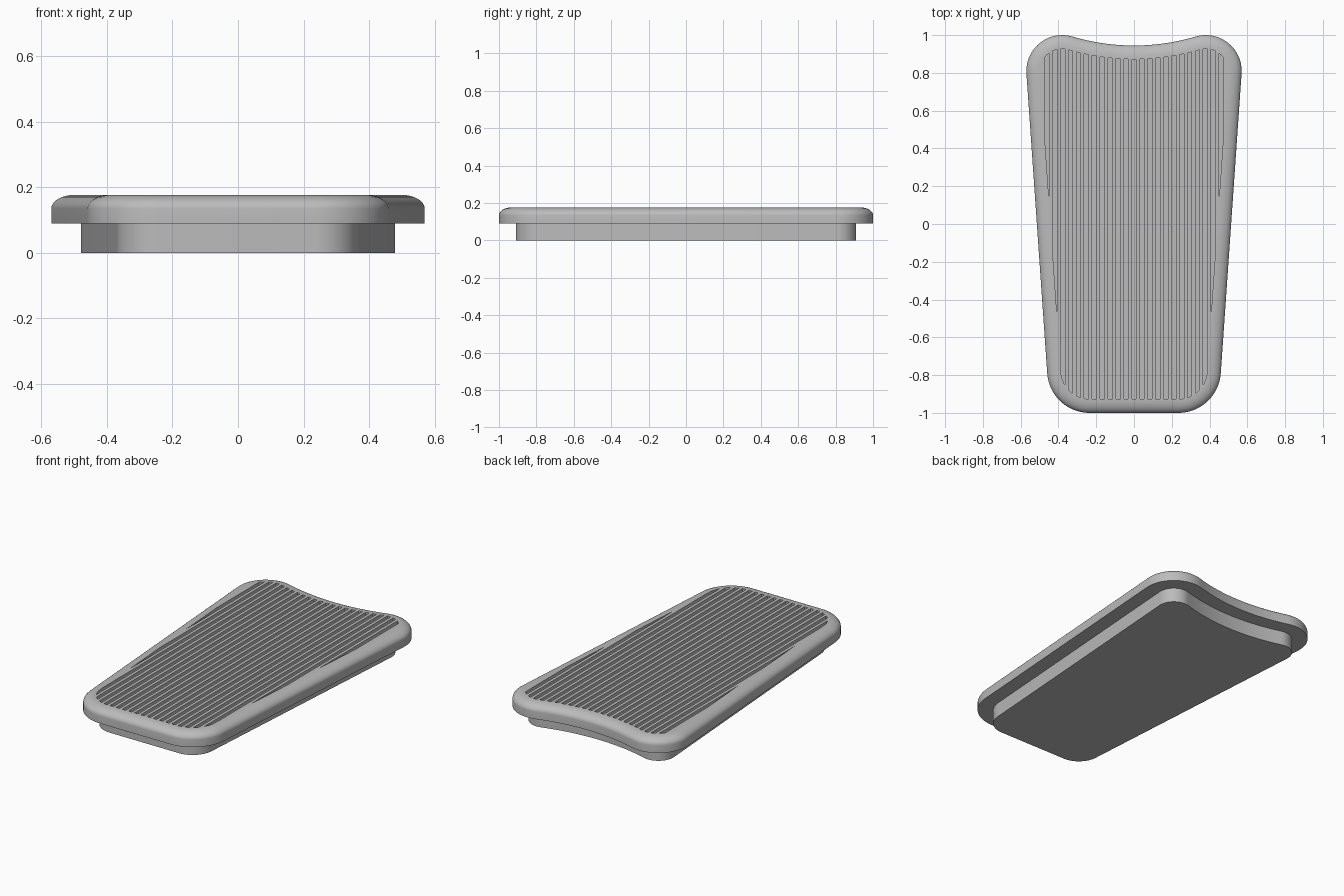
import bpy
import bmesh
from math import sin, cos, pi, atan2, hypot, acos, radians

default = bpy.data.objects.get("Cube")
if default:
    bpy.data.objects.remove(default, do_unlink=True)

grey = bpy.data.materials.new("plain_grey")
grey.use_nodes = True
colour = (0.5, 0.5, 0.5, 1)
grey.diffuse_color = colour
grey.node_tree.nodes["Principled BSDF"].inputs["Base Color"].default_value = colour

# Outline: two corner circles per side, joined by tangents and a concave back
FX, FY, FR = 0.235, -0.775, 0.225
BX, BY, BR = 0.38, 0.81, 0.19
NOTCH_Y, NOTCH_R = 2.095, 1.15
BASE_H, TOP_Z, EDGE_Z, ROUND = 0.09, 0.177, 0.135, 0.07


def arc(cx, cy, r, a0, a1, n):
    angles = [a0 + (a1 - a0) * i / n for i in range(n + 1)]
    return [(cx + r * cos(a), cy + r * sin(a)) for a in angles]


def outline(inset):
    dx, dy = BX - FX, BY - FY
    side = atan2(dy, dx) - acos((FR - BR) / hypot(dx, dy))
    back = atan2(NOTCH_Y - BY, -BX)
    right = arc(FX, FY, FR - inset, -pi / 2, side, 16)
    right += arc(BX, BY, BR - inset, side, back, 20)
    notch = arc(0, NOTCH_Y, NOTCH_R + inset, back + pi, 2 * pi - back, 24)
    return right + notch[1:-1] + [(-x, y) for x, y in reversed(right)]


def add_loft(bm, rings):
    loops = [[bm.verts.new((x, y, z)) for x, y in ring] for ring, z in rings]
    n = len(loops[0])
    for lower, upper in zip(loops, loops[1:]):
        for i in range(n):
            j = (i + 1) % n
            bm.faces.new((lower[i], lower[j], upper[j], upper[i]))
    bm.faces.new(loops[0][::-1])
    bm.faces.new(loops[-1])


def make_object(name, bm):
    mesh = bpy.data.meshes.new(name)
    bmesh.ops.recalc_face_normals(bm, faces=bm.faces)
    bm.to_mesh(mesh)
    bm.free()
    mesh.materials.append(grey)
    obj = bpy.data.objects.new(name, mesh)
    bpy.context.collection.objects.link(obj)
    return obj


def activate(obj):
    bpy.ops.object.select_all(action='DESELECT')
    obj.select_set(True)
    bpy.context.view_layer.objects.active = obj


def clip(points, limit, sign):
    # Keep the part of a polygon on one side of a line of constant x
    result = []
    for p, q in zip(points, points[1:] + points[:1]):
        a, b = sign * (p[0] - limit), sign * (q[0] - limit)
        if a >= 0:
            result.append(p)
        if a * b < 0:
            t = a / (a - b)
            result.append((limit, p[1] + t * (q[1] - p[1])))
    return result


# Plinth under the pad
bm = bmesh.new()
add_loft(bm, [(outline(0.09), 0), (outline(0.09), BASE_H)])
plinth = make_object("plinth", bm)

# Pad with a rounded upper edge
bm = bmesh.new()
rings = [(outline(0), BASE_H)]
STEPS = 8
for i in range(STEPS + 1):
    a = pi / 2 * i / STEPS
    rings.append((outline(ROUND * (1 - cos(a))), EDGE_Z + (TOP_Z - EDGE_Z) * sin(a)))
add_loft(bm, rings)
pad = make_object("ribbed_pad", bm)

# Grooves running front to back, trimmed to the rim
PITCH, WIDTH, DEPTH = 0.042, 0.023, 0.03
field = outline(ROUND + 0.003)
bm = bmesh.new()
for k in range(-11, 12):
    strip = clip(clip(field, k * PITCH - WIDTH / 2, 1), k * PITCH + WIDTH / 2, -1)
    if len(strip) > 2:
        add_loft(bm, [(strip, TOP_Z - DEPTH), (strip, TOP_Z + 0.03)])
cutter = make_object("groove_cutter", bm)
cutter.hide_render = True

activate(pad)
cut = pad.modifiers.new("grooves", 'BOOLEAN')
cut.operation = 'DIFFERENCE'
cut.solver = 'EXACT'
cut.object = cutter
bpy.ops.object.modifier_apply(modifier=cut.name)
bpy.data.objects.remove(cutter, do_unlink=True)

for obj in (plinth, pad):
    activate(obj)
    bpy.ops.object.shade_smooth_by_angle(angle=radians(30))
